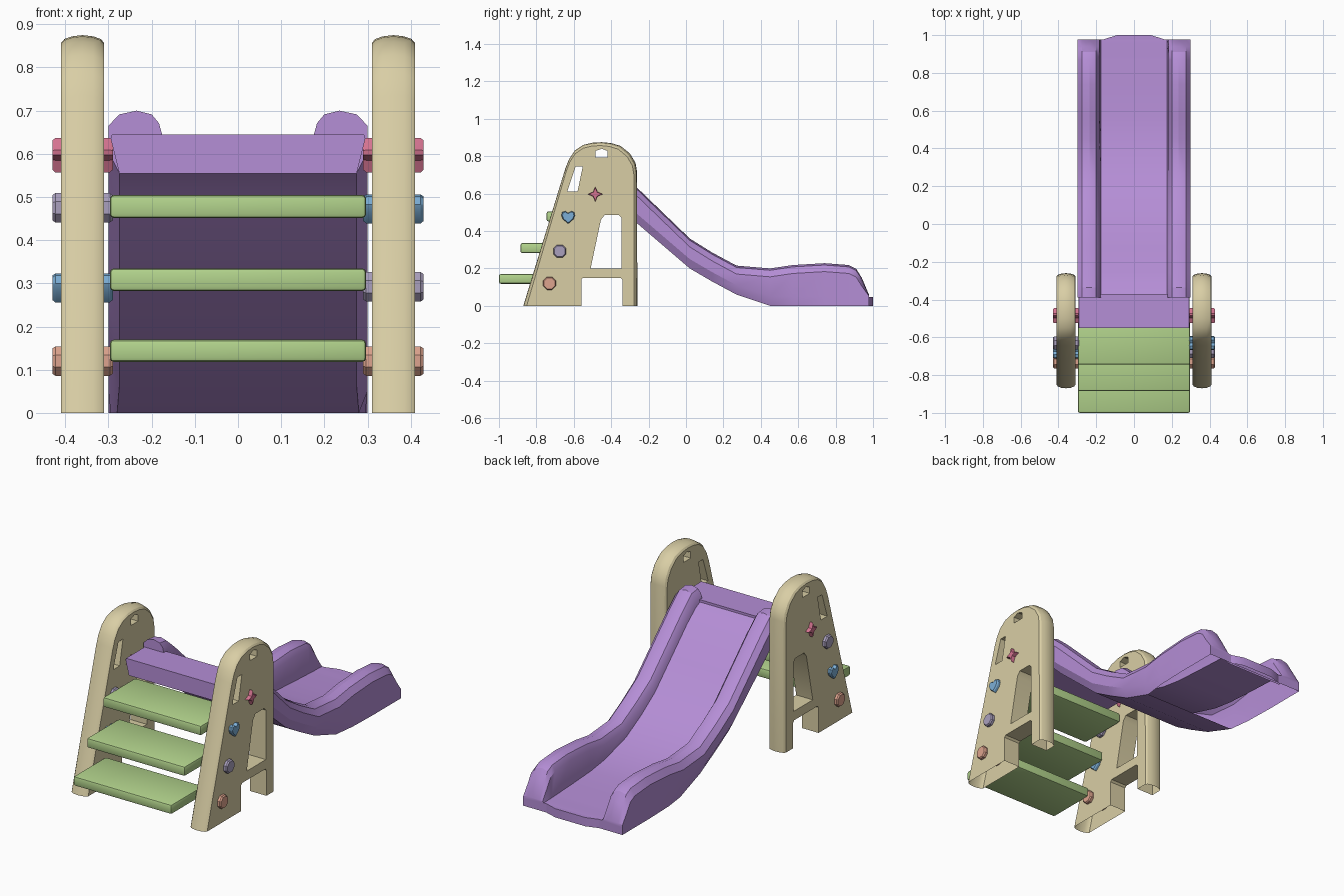
import bpy, bmesh, math

if "Cube" in bpy.data.objects:
    bpy.data.objects.remove(bpy.data.objects["Cube"])


def lin(c):
    return tuple((v / 255 / 12.92) if v < 10 else ((v / 255 + 0.055) / 1.055) ** 2.4 for v in c) + (1,)


def mat(name, rgb):
    m = bpy.data.materials.new(name)
    m.diffuse_color = lin(rgb)
    m.use_nodes = True
    m.node_tree.nodes["Principled BSDF"].inputs["Base Color"].default_value = m.diffuse_color
    return m


BEIGE = mat("cream beige", (217, 206, 165))
PURPLE = mat("purple", (181, 142, 214))
GREEN = mat("leaf green", (178, 211, 140))
PINK = mat("rose pink", (212, 115, 144))
BLUE = mat("sky blue", (124, 175, 215))
LAVENDER = mat("grey lavender", (170, 160, 190))
SALMON = mat("salmon", (222, 164, 142))


def loft(name, rings, material, open_bottom=False, smooth=True):
    """Skin a list of equal-length closed rings and cap both ends."""
    bm = bmesh.new()
    loops = [[bm.verts.new(p) for p in ring] for ring in rings]
    n = len(loops[0])
    for a, b in zip(loops, loops[1:]):
        for i in range(n):
            j = (i + 1) % n
            bm.faces.new((a[i], a[j], b[j], b[i]))
    bm.faces.new(loops[0])
    bm.faces.new(loops[-1])
    bmesh.ops.recalc_face_normals(bm, faces=bm.faces)
    if open_bottom:
        remove_bottom(bm)
    me = bpy.data.meshes.new(name)
    bm.to_mesh(me)
    bm.free()
    ob = bpy.data.objects.new(name, me)
    bpy.context.collection.objects.link(ob)
    if material:
        me.materials.append(material)
    if smooth:
        activate(ob)
        bpy.ops.object.shade_smooth_by_angle(angle=math.radians(28))
    return ob


def remove_bottom(bm):
    low = [f for f in bm.faces if all(v.co.z < 0.001 for v in f.verts)]
    bmesh.ops.delete(bm, geom=low, context='FACES')


def activate(ob):
    bpy.ops.object.select_all(action='DESELECT')
    ob.select_set(True)
    bpy.context.view_layer.objects.active = ob


# side panels: crowned A-frame shells with cut openings and open undersides
OUTLINE = [(-0.87, 0), (-0.645, 0.735), (-0.625, 0.785), (-0.595, 0.83), (-0.55, 0.86), (-0.50, 0.872),
           (-0.45, 0.875), (-0.40, 0.87), (-0.35, 0.855), (-0.30, 0.815), (-0.27, 0.765), (-0.262, 0.72), (-0.26, 0)]
HOLES = {
    "doorway": [(-0.56, -0.1), (-0.56, 0.14), (-0.55, 0.15), (-0.35, 0.15), (-0.34, 0.14), (-0.34, -0.1)],
    "window": [(-0.51, 0.20), (-0.345, 0.20), (-0.345, 0.47), (-0.36, 0.485), (-0.435, 0.485), (-0.455, 0.46)],
    "slot": [(-0.635, 0.61), (-0.58, 0.61), (-0.552, 0.745), (-0.59, 0.745)],
    "handle": [(-0.483, 0.793), (-0.42, 0.793), (-0.42, 0.828), (-0.45, 0.84), (-0.483, 0.828)],
}
RIM = [(-0.05, 0.018), (-0.042, 0.009), (-0.025, 0.003), (0, 0), (0.025, 0.003), (0.042, 0.009), (0.05, 0.018)]
for side, s in (("right", 1), ("left", -1)):
    rings = [[(s * 0.36 + x, -0.56 + (y + 0.56) * (1 - d / 0.31), z * (1 - d / 0.875)) for y, z in OUTLINE]
             for x, d in RIM]
    panel = loft(side + "_side_panel", rings, BEIGE, smooth=False)
    for pts in HOLES.values():
        cutter = loft("cutter", [[(s * x, y, z) for y, z in pts] for x in (0.25, 0.47)], None, smooth=False)
        cutter.hide_render = True
        activate(panel)
        mod = panel.modifiers.new("cut", 'BOOLEAN')
        mod.operation = 'DIFFERENCE'
        mod.solver = 'EXACT'
        mod.object = cutter
        bpy.ops.object.modifier_apply(modifier=mod.name)
        bpy.data.objects.remove(cutter)
    bm = bmesh.new()
    bm.from_mesh(panel.data)
    remove_bottom(bm)
    bm.to_mesh(panel.data)
    bm.free()
    activate(panel)
    bpy.ops.object.shade_smooth_by_angle(angle=math.radians(28))


# decorative pegs running through the panels
def radial(n, radii, turn=0.0):
    return [(radii[i % len(radii)] * math.cos(turn + math.tau * i / n),
             radii[i % len(radii)] * math.sin(turn + math.tau * i / n)) for i in range(n)]


OCTAGON = radial(8, [0.037], math.pi / 8)
STAR = radial(8, [0.04, 0.017])
HEART = [(0, -0.036), (0.028, -0.012), (0.036, 0.008), (0.032, 0.026), (0.016, 0.031), (0, 0.021),
         (-0.016, 0.031), (-0.032, 0.026), (-0.036, 0.008), (-0.028, -0.012)]
SPOTS = [(-0.485, 0.597), (-0.63, 0.475), (-0.675, 0.292), (-0.73, 0.12)]
star, heart = ("star_peg", STAR, PINK), ("heart_peg", HEART, BLUE)
lav, sal = ("round_peg", OCTAGON, LAVENDER), ("low_round_peg", OCTAGON, SALMON)
for side, s, order in (("right", 1, (star, heart, lav, sal)), ("left", -1, (star, lav, heart, sal))):
    for (cy, cz), (name, shape, m) in zip(SPOTS, order):
        loft(side + "_" + name, [[(s * x, cy + y * k, cz + z * k) for y, z in shape]
                                 for x, k in ((0.29, 0.85), (0.297, 1), (0.423, 1), (0.43, 0.85))], m)

# steps: rounded planks
for name, y0, z0, z1 in (("lower", -1.0, 0.118, 0.17), ("middle", -0.885, 0.282, 0.335),
                         ("upper", -0.745, 0.451, 0.505)):
    y1 = y0 + 0.28
    step = loft(name + "_step", [[(x, y0, z0), (x, y1, z0), (x, y1, z1), (x, y0, z1)] for x in (-0.297, 0.297)],
                GREEN, smooth=False)
    bev = step.modifiers.new("round", 'BEVEL')
    bev.width = 0.01
    bev.segments = 2
    activate(step)
    bpy.ops.object.modifier_apply(modifier=bev.name)
    bpy.ops.object.shade_smooth_by_angle(angle=math.radians(35))

# top platform: tapered beam
loft("top_platform", [[(-0.275, y, 0.555), (0.275, y, 0.555), (0.295, y, 0.635), (0.292, y, 0.645),
                       (-0.292, y, 0.645), (-0.295, y, 0.635)] for y in (-0.55, -0.37)], PURPLE)

# slide: y, underside, bed and rail heights, half width at the bottom edge
STATIONS = [(-0.39, 0.556, 0.642, 0.70, 0.275), (-0.335, 0.512, 0.615, 0.695, 0.275),
            (-0.26, 0.44, 0.555, 0.63, 0.275), (-0.12, 0.32, 0.42, 0.495, 0.275), (0.02, 0.20, 0.285, 0.36, 0.275),
            (0.14, 0.13, 0.205, 0.285, 0.275), (0.27, 0.06, 0.135, 0.215, 0.275), (0.45, 0.0, 0.085, 0.20, 0.28),
            (0.57, 0.0, 0.068, 0.218, 0.295), (0.74, 0.0, 0.058, 0.228, 0.30), (0.87, 0.0, 0.052, 0.218, 0.30),
            (0.91, 0.0, 0.05, 0.198, 0.30), (0.94, 0.0, 0.05, 0.15, 0.30), (0.978, 0.0, 0.048, 0.06, 0.30)]
rings = []
for y, bot, bed, rail, w in STATIONS:
    h = rail - bed
    half = [(w, bot), (0.30, bot + 0.05 * (1 if h > 0.03 else 0.8)), (0.30, rail - min(0.045, h * 0.6)),
            (0.275, rail - min(0.01, h * 0.15)), (0.235, rail), (0.20, rail - min(0.01, h * 0.15)),
            (0.183, rail - min(0.04, h * 0.5)), (0.175, bed)]
    rings.append([(x, y, z) for x, z in half] + [(-x, y, z) for x, z in reversed(half)])
loft("slide", rings, PURPLE, open_bottom=True)

# slide lip: chamfered end of the bed
LIP = [(-0.18, 0.965), (0.18, 0.965), (0.17, 0.975), (0.09, 1.0), (-0.09, 1.0), (-0.17, 0.975)]
loft("slide_lip", [[(x, y, z) for x, y in LIP] for z in (0.0, 0.048)], PURPLE, open_bottom=True)
